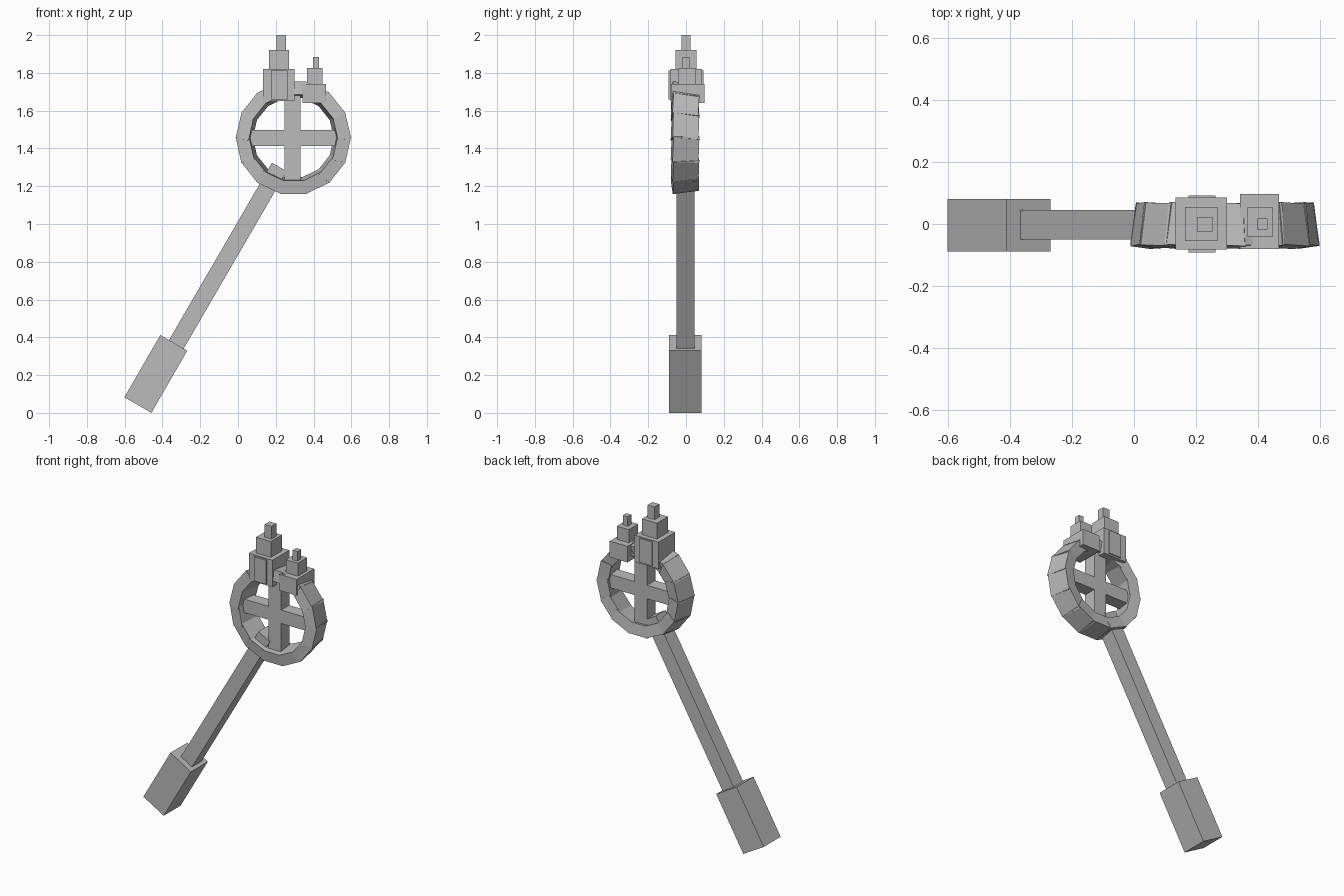
import bpy
import math
import random
from mathutils import Matrix, Vector

random.seed(4)
if "Cube" in bpy.data.objects:
    bpy.data.objects.remove(bpy.data.objects["Cube"], do_unlink=True)

grey = bpy.data.materials.new("stone grey")
grey.use_nodes = True
grey.diffuse_color = (0.5, 0.5, 0.5, 1)
grey.node_tree.nodes["Principled BSDF"].inputs["Base Color"].default_value = (0.5, 0.5, 0.5, 1)


def box(name, centre, size, turn=Matrix.Identity(4)):
    """Flat-shaded block of a given size, turned about its centre."""
    bpy.ops.mesh.primitive_cube_add(size=1)
    ob = bpy.context.object
    ob.name = name
    ob.data.transform(Matrix.Translation(centre) @ turn @ Matrix.Diagonal((*size, 1)))
    ob.data.materials.append(grey)
    return ob


def span(name, xs, ys, zs):
    """Upright block given by its extents."""
    pairs = (xs, ys, zs)
    return box(name, [(a + b) / 2 for a, b in pairs], [b - a for a, b in pairs])


# Leaning handle and its two-block grip
lean = Matrix.Rotation(math.radians(30), 4, 'Y')
axis = lean @ Vector((0, 0, 1))
grip = Vector((-0.435, -0.004, 0.206))
box("grip_lower", grip - axis * 0.065, (0.165, 0.17, 0.25), lean)
box("grip_upper", grip + axis * 0.125, (0.165, 0.17, 0.13), lean)
start, end = Vector((-0.40, -0.003, 0.236)), Vector((0.219, -0.003, 1.302))
tilt = Matrix.Rotation(math.atan2(end.x - start.x, end.z - start.z), 4, 'Y')
box("handle", (start + end) / 2, (0.09, 0.095, (end - start).length), tilt)

# Ring of slightly twisted blocks
hub = Vector((0.293, -0.005, 1.457))
COUNT = 14
for i in range(COUNT):
    a = (i + 0.5) * math.tau / COUNT
    aim = Matrix.Rotation(-a, 4, 'Y')
    twist = Matrix.Rotation(math.radians(8), 4, 'Z')
    skew = Matrix.Rotation(math.radians(random.uniform(-3, 3)), 4, 'X')
    box(f"ring_block_{i + 1}", hub + aim @ Vector((0.253, 0, 0)),
        (0.07, 0.138, 0.14), aim @ twist @ skew)

# Crossed spokes
span("upright_spoke", (0.247, 0.332), (-0.045, 0.04), (1.2, 1.71))
span("level_spoke", (0.045, 0.54), (-0.043, 0.038), (1.413, 1.498))

# Large stepped tower with a panel front and back
span("large_tower_base", (0.133, 0.3), (-0.082, 0.085), (1.65, 1.82))
span("large_tower_panel", (0.175, 0.262), (-0.092, 0.092), (1.66, 1.813))
span("large_tower_middle", (0.165, 0.27), (-0.055, 0.055), (1.815, 1.92))
span("large_tower_tip", (0.204, 0.253), (-0.025, 0.023), (1.915, 2.0))

# Small stepped tower
span("small_tower_base", (0.342, 0.467), (-0.08, 0.097), (1.64, 1.742))
span("small_tower_middle", (0.364, 0.448), (-0.04, 0.053), (1.737, 1.825))
span("small_tower_tip", (0.396, 0.43), (-0.018, 0.018), (1.82, 1.885))
